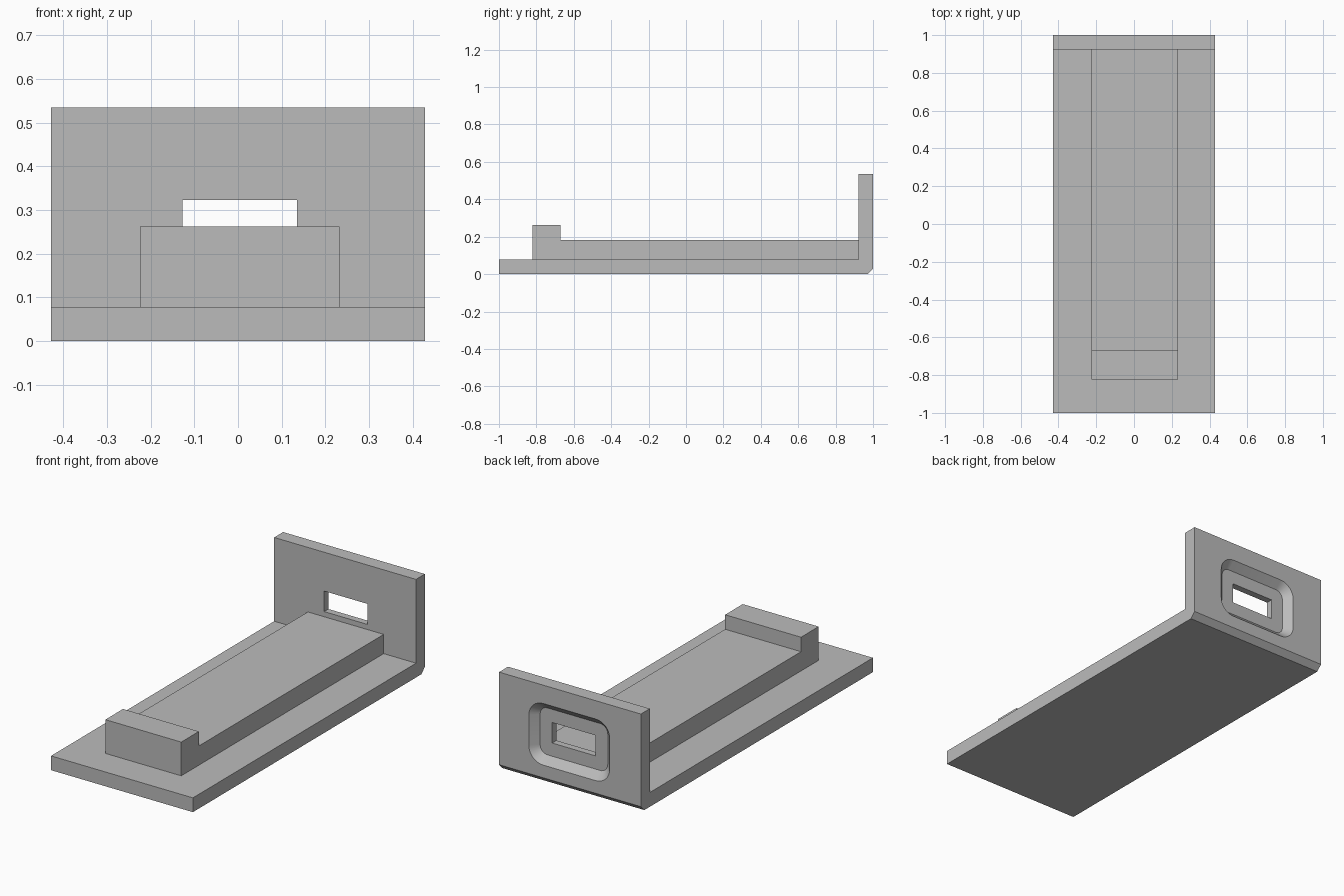
import bpy, bmesh
from math import cos, sin, pi, radians

if "Cube" in bpy.data.objects:
    bpy.data.objects.remove(bpy.data.objects["Cube"], do_unlink=True)

grey = bpy.data.materials.new("plain grey")
grey.use_nodes = True
grey.diffuse_color = (0.5, 0.5, 0.5, 1)
grey.node_tree.nodes["Principled BSDF"].inputs["Base Color"].default_value = grey.diffuse_color

MID_X, SLOT_Z = 0.004, 0.267   # shared centre of rail, slot and recess


def loft(name, rings):
    """Solid skinned through matching rings, capped at both ends."""
    bm = bmesh.new()
    loops = [[bm.verts.new(p) for p in ring] for ring in rings]
    n = len(loops[0])
    for a, b in zip(loops, loops[1:]):
        for i in range(n):
            j = (i + 1) % n
            bm.faces.new((a[i], a[j], b[j], b[i]))
    bm.faces.new(loops[0])
    bm.faces.new(loops[-1])
    bmesh.ops.recalc_face_normals(bm, faces=bm.faces[:])
    mesh = bpy.data.meshes.new(name)
    bm.to_mesh(mesh)
    bm.free()
    mesh.materials.append(grey)
    obj = bpy.data.objects.new(name, mesh)
    bpy.context.collection.objects.link(obj)
    return obj


def extrude_side(name, profile, x0, x1):
    """Extrude a (y, z) side profile across x."""
    return loft(name, [[(x, y, z) for y, z in profile] for x in (x0, x1)])


def round_rect(y, half_w, half_h, r, steps=8):
    """Rounded rectangle ring facing along y, centred on the slot."""
    ring = []
    for q, (sx, sz) in enumerate([(1, 1), (-1, 1), (-1, -1), (1, -1)]):
        for s in range(steps + 1):
            a = (q + s / steps) * pi / 2
            ring.append((MID_X + sx * (half_w - r) + r * cos(a), y,
                         SLOT_Z + sz * (half_h - r) + r * sin(a)))
    return ring


def cut(target, cutter):
    mod = target.modifiers.new("cut", "BOOLEAN")
    mod.operation, mod.solver, mod.object = "DIFFERENCE", "EXACT", cutter
    bpy.ops.object.select_all(action="DESELECT")
    bpy.context.view_layer.objects.active = target
    target.select_set(True)
    bpy.ops.object.modifier_apply(modifier=mod.name)
    bpy.data.objects.remove(cutter, do_unlink=True)


# Base plate with upright end wall and chamfered heel
bracket = extrude_side("base_and_end_wall", [
    (-1, 0), (0.97, 0), (1, 0.03), (1, 0.535), (0.923, 0.535),
    (0.923, 0.078), (-1, 0.078)], -0.428, 0.428)

# Sloped recess in the back of the wall
floor_y = 0.96
cut(bracket, loft("recess_cutter", [
    round_rect(y, 0.204 + y - floor_y, 0.128 + y - floor_y, 0.045 + y - floor_y)
    for y in (floor_y, 1.02)]))

# Slot through the wall
cut(bracket, extrude_side("slot_cutter", [
    (0.85, SLOT_Z - 0.056), (1.1, SLOT_Z - 0.056),
    (1.1, SLOT_Z + 0.056), (0.85, SLOT_Z + 0.056)], MID_X - 0.131, MID_X + 0.131))
bpy.ops.object.shade_smooth_by_angle(angle=radians(25))

# Raised rail with a stop block at its front, rooted in the plate and wall
extrude_side("rail_with_stop", [
    (-0.822, 0.05), (0.935, 0.05), (0.935, 0.183), (-0.67, 0.183),
    (-0.67, 0.262), (-0.822, 0.262)], MID_X - 0.229, MID_X + 0.229)
